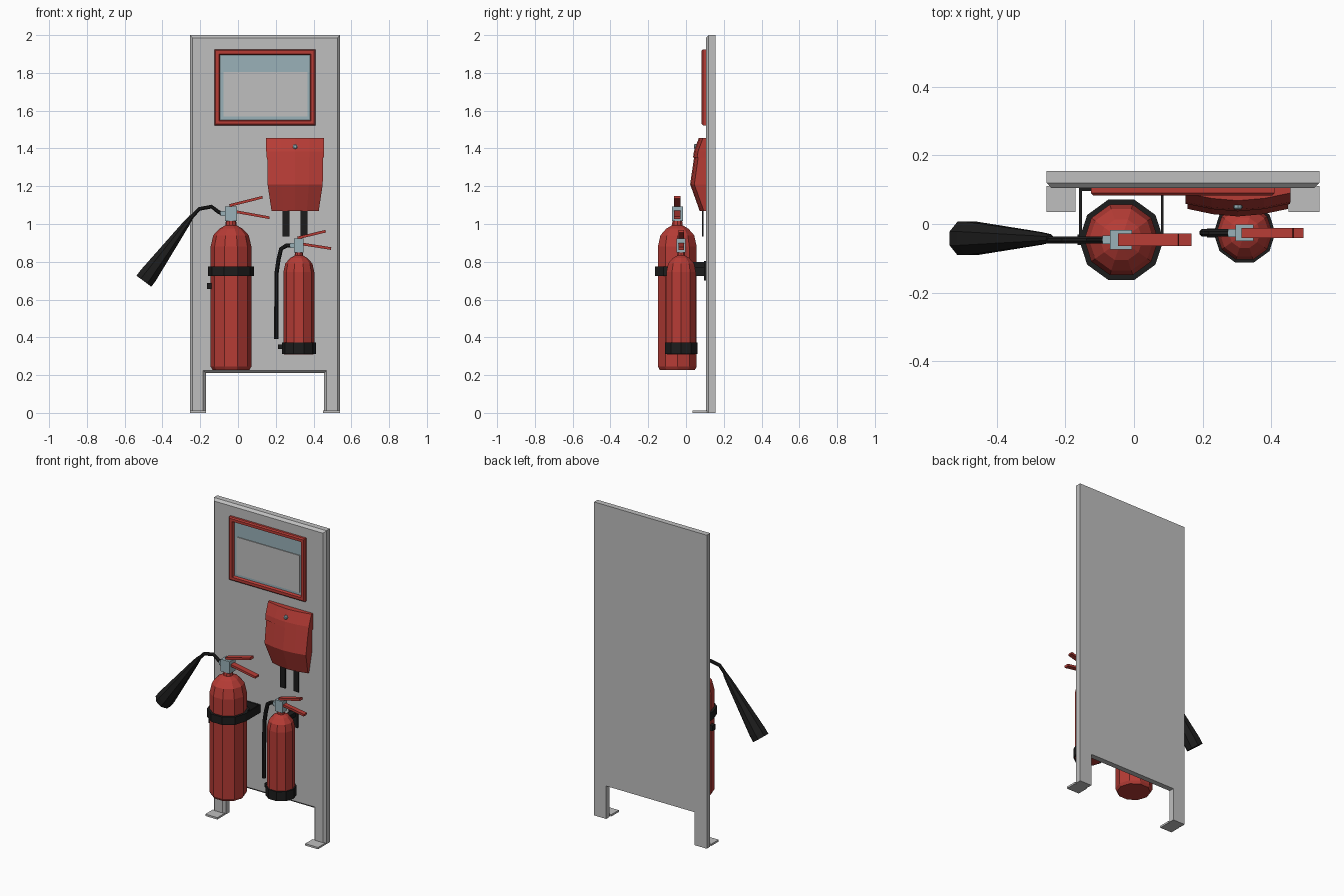
import bpy, bmesh
from math import sin, cos, pi
from mathutils import Vector

if "Cube" in bpy.data.objects:
    bpy.data.objects.remove(bpy.data.objects["Cube"])


def material(name, r, g, b):
    m = bpy.data.materials.new(name)
    m.use_nodes = True
    m.diffuse_color = (r, g, b, 1)
    m.node_tree.nodes["Principled BSDF"].inputs["Base Color"].default_value = (r, g, b, 1)
    return m


RED = material("red paint", 0.47, 0.045, 0.036)
GREY = material("grey board", 0.52, 0.52, 0.52)
BLACK = material("black rubber", 0.012, 0.012, 0.012)
STEEL = material("blue grey metal", 0.32, 0.44, 0.48)


def loft(name, rings, mat, caps=True):
    """Skin a row of equal-length point rings, optionally closing the ends."""
    bm = bmesh.new()
    rows = [[bm.verts.new(p) for p in ring] for ring in rings]
    n = len(rows[0])
    for a, b in zip(rows, rows[1:]):
        for i in range(n):
            j = (i + 1) % n
            bm.faces.new((a[i], a[j], b[j], b[i]))
    if caps:
        bm.faces.new(rows[0][::-1])
        bm.faces.new(rows[-1])
    bmesh.ops.recalc_face_normals(bm, faces=bm.faces)
    me = bpy.data.meshes.new(name)
    bm.to_mesh(me)
    bm.free()
    me.materials.append(mat)
    ob = bpy.data.objects.new(name, me)
    bpy.context.collection.objects.link(ob)
    return ob


def rect(x0, x1, z0, z1, y, inset=0):
    x0, x1, z0, z1 = x0 + inset, x1 - inset, z0 + inset, z1 - inset
    return [(x0, y, z0), (x1, y, z0), (x1, y, z1), (x0, y, z1)]


def box(name, x0, x1, y0, y1, z0, z1, mat):
    return loft(name, [rect(x0, x1, z0, z1, y0), rect(x0, x1, z0, z1, y1)], mat)


def lathe(name, x, y, profile, mat, sides=10):
    turns = [2 * pi * i / sides for i in range(sides)]
    return loft(name, [[(x + r * cos(t), y + r * sin(t), z) for t in turns]
                       for r, z in profile], mat)


def tube(name, y, path, radii, mat, sides=8):
    """Round tube along an x-z path at a fixed depth."""
    pts = [Vector((x, y, z)) for x, z in path]
    rings = []
    for i, p in enumerate(pts):
        tangent = (pts[min(i + 1, len(pts) - 1)] - pts[max(i - 1, 0)]).normalized()
        side = Vector((-tangent.z, 0, tangent.x))
        depth = Vector((0, 1, 0))
        turns = [2 * pi * (k + 0.5) / sides for k in range(sides)]
        rings.append([p + radii[i] * (side * cos(t) + depth * sin(t)) for t in turns])
    return loft(name, rings, mat)


def lever(name, y, start, end, width, thick, mat):
    """Flat bar between two x-z points."""
    (xa, za), (xb, zb) = start, end
    d = Vector((xb - xa, 0, zb - za)).normalized()
    up = Vector((-d.z, 0, d.x)) * thick / 2
    out = Vector((0, width / 2, 0))
    ends = [Vector((xa, y, za)), Vector((xb, y, zb))]
    return loft(name, [[p + up + out, p + up - out, p - up - out, p - up + out]
                       for p in ends], mat)


# Stand board with two legs and a chamfered front
def board_outline(y, c):
    l, r, a, b, gap = -0.255 + c, 0.54 - c, -0.17 - c, 0.455 + c, 0.21 + c
    return [(l, y, 0), (a, y, 0), (a, y, gap), (b, y, gap),
            (b, y, 0), (r, y, 0), (r, y, 2 - c), (l, y, 2 - c)]


loft("stand_board", [board_outline(0.155, 0), board_outline(0.12, 0),
                     board_outline(0.105, 0.014)], GREY)
box("right_foot", -0.255, -0.17, 0.035, 0.11, 0, 0.012, GREY)
box("left_foot", 0.45, 0.54, 0.035, 0.11, 0, 0.012, GREY)

# Notice frame, backing and sheet
F = (-0.125, 0.41, 1.522, 1.925)
loft("notice_frame", [rect(*F, 0.106), rect(*F, 0.09), rect(*F, 0.083, 0.007),
                      rect(*F, 0.083, 0.024), rect(*F, 0.104, 0.031)], RED, caps=False)
box("notice_backing", -0.1, 0.385, 0.099, 0.106, 1.545, 1.9, STEEL)
box("notice_sheet", -0.077, 0.368, 0.094, 0.1, 1.568, 1.805, GREY)

# Blanket pouch with flap, stud and pull straps
POUCH_X = 0.3025


def pouch_ring(half, front, z, bulge=0.022, back=0.106):
    side = min(front + bulge, 0.098)
    mid = front + (side - front) * 0.3
    section = [(-1, back), (-1, side), (-0.5, mid), (0, front), (0.5, mid), (1, side), (1, back)]
    return [(POUCH_X + u * half, y, z) for u, y in section]


loft("blanket_pouch", [pouch_ring(0.125, 0.072, 1.07), pouch_ring(0.146, 0.022, 1.21),
                       pouch_ring(0.148, 0.045, 1.37), pouch_ring(0.148, 0.07, 1.445)], RED)
loft("pouch_flap", [pouch_ring(0.152, 0.037, 1.352), pouch_ring(0.153, 0.042, 1.385),
                    pouch_ring(0.153, 0.068, 1.456)], RED)
stud_turns = [2 * pi * i / 8 for i in range(8)]
loft("pouch_stud", [[(POUCH_X + r * cos(t), y, 1.41 + r * sin(t)) for t in stud_turns]
                    for r, y in ((0.013, 0.062), (0.013, 0.046), (0.008, 0.042))], STEEL)
for label, x in (("right", 0.236), ("left", 0.331)):
    box(label + "_pull_strap", x, x + 0.036, 0.085, 0.093, 0.935, 1.1, BLACK)


# Parts shared by both extinguishers
def extinguisher(label, x, y, body, valve, upper, lower, width):
    lathe(label + "_cylinder", x, y, body, RED)
    neck_r, top_z = body[-1]
    x0, x1, z0, z1 = valve
    h = width * 0.8
    lathe(label + "_neck", x, y, [(neck_r * 0.8, top_z - 0.01), (neck_r * 0.8, z0 + 0.01)], STEEL)
    box(label + "_valve", x0, x1, y - h, y + h, z0, z1, STEEL)
    box(label + "_outlet", x0 - 0.022, x0 + 0.01, y - 0.012, y + 0.012,
        z1 - 0.05, z1 - 0.022, STEEL)
    lever(label + "_upper_lever", y, *upper, width, 0.014, RED)
    lever(label + "_lower_lever", y, *lower, width, 0.014, RED)


# Large extinguisher, hose and horn
LX, LY = -0.037, -0.046
extinguisher("large", LX, LY,
             [(0.098, 0.228), (0.108, 0.245), (0.108, 0.88), (0.094, 0.94),
              (0.062, 0.975), (0.03, 0.993), (0.026, 1.025)],
             (-0.07, -0.006, 1.015, 1.092),
             ((-0.045, 1.098), (0.13, 1.142)), ((-0.015, 1.066), (0.167, 1.033)), 0.036)
tube("large_hose", LY, [(-0.085, 1.055), (-0.105, 1.065), (-0.14, 1.092), (-0.205, 1.08),
                        (-0.26, 1.022)], [0.011] * 5, BLACK)
tube("horn", LY + 0.004, [(-0.245, 1.04), (-0.275, 1.0), (-0.475, 0.728), (-0.498, 0.697)],
     [0.013, 0.02, 0.053, 0.053], BLACK)
box("horn_clip", -0.165, -0.13, LY - 0.015, LY + 0.015, 0.655, 0.688, BLACK)

# Strap and wall bracket of the large extinguisher
lathe("large_strap", LX, LY, [(0.123, 0.725), (0.123, 0.775)], BLACK)
for label, x in (("right", LX - 0.123), ("left", LX + 0.115)):
    box(label + "_bracket_arm", x, x + 0.008, LY, 0.106, 0.725, 0.775, BLACK)
box("bracket_plate", LX - 0.123, LX + 0.123, 0.096, 0.106, 0.725, 0.775, BLACK)

# Small extinguisher, hose, base cup and wall hook
SX, SY = 0.322, -0.026
extinguisher("small", SX, SY,
             [(0.078, 0.308), (0.082, 0.32), (0.082, 0.745), (0.072, 0.79),
              (0.046, 0.82), (0.022, 0.833), (0.02, 0.855)],
             (0.296, 0.348, 0.85, 0.922),
             ((0.315, 0.926), (0.464, 0.962)), ((0.34, 0.894), (0.493, 0.87)), 0.03)
tube("small_hose", SY, [(0.285, 0.888), (0.255, 0.885), (0.228, 0.868), (0.214, 0.81),
                        (0.204, 0.74), (0.202, 0.39)], [0.012] * 6, BLACK)
lathe("small_base_cup", SX, SY, [(0.09, 0.312), (0.09, 0.372)], BLACK)
box("hose_clip", 0.213, 0.245, SY - 0.013, SY + 0.013, 0.338, 0.362, BLACK)
box("hook_plate", SX - 0.03, SX + 0.03, 0.094, 0.106, 0.7, 0.805, BLACK)
box("hook_arm", SX - 0.018, SX + 0.018, 0.02, 0.1, 0.77, 0.798, BLACK)
